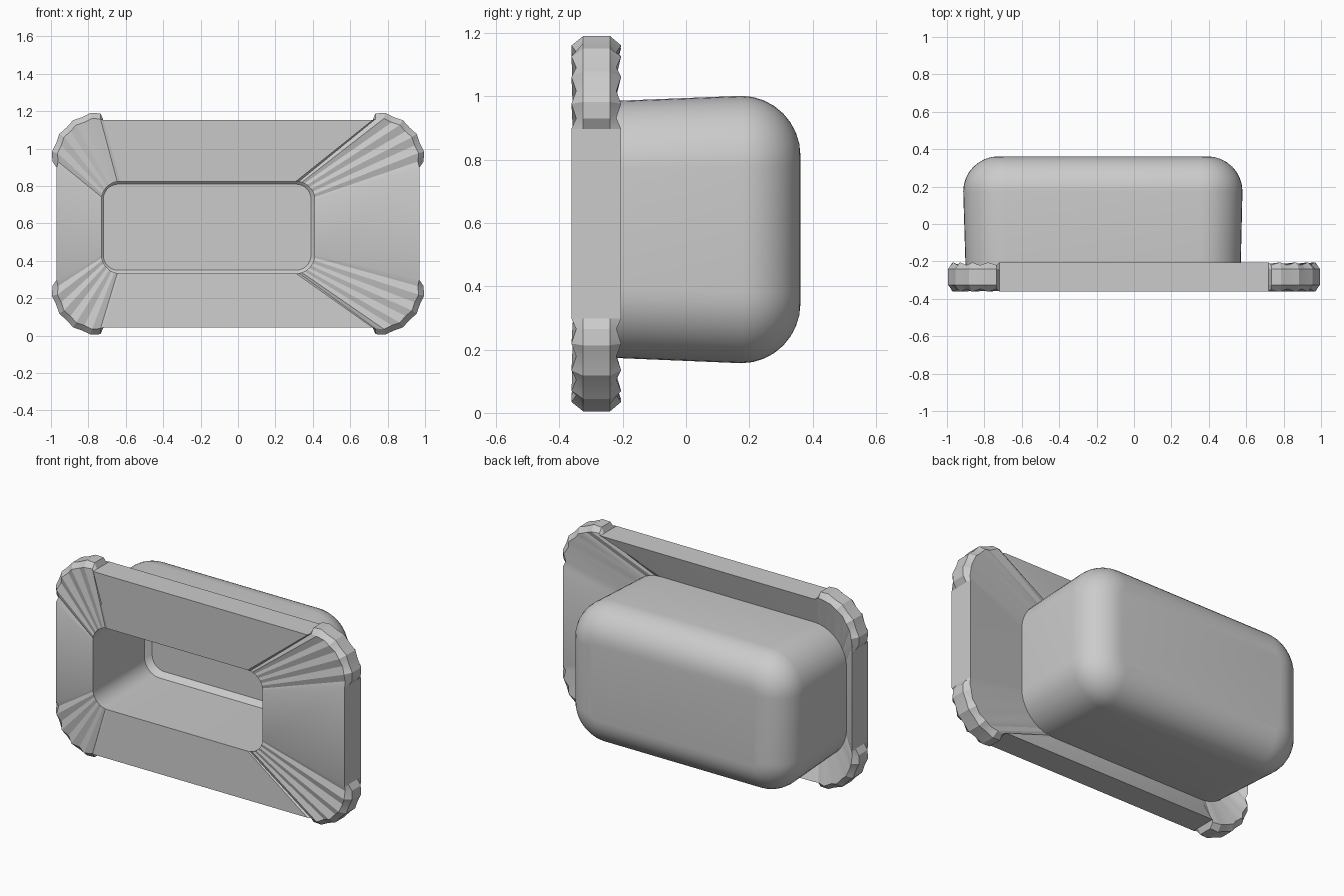
import bpy, bmesh, math

if "Cube" in bpy.data.objects:
    bpy.data.objects.remove(bpy.data.objects["Cube"])

N = 10  # segments per rounded corner
CORNERS = [(1, 1, 0), (-1, 1, 90), (-1, -1, 180), (1, -1, 270)]


def ring(x0, x1, z0, z1, r, y):
    """Rounded rectangle in the xz plane at depth y."""
    pts = []
    cx, cz, hx, hz = (x0 + x1) / 2, (z0 + z1) / 2, (x1 - x0) / 2, (z1 - z0) / 2
    for sx, sz, a0 in CORNERS:
        for i in range(N + 1):
            a = math.radians(a0 + 90 * i / N)
            pts.append((cx + sx * (hx - r) + r * math.cos(a), y,
                        cz + sz * (hz - r) + r * math.sin(a)))
    return pts


def rim_ring(y, shrink, ripple):
    """Flange edge: straight sides with slightly bulging, pleated corners."""
    pts = []
    for sx, sz, a0 in CORNERS:
        for i in range(N + 1):
            if i in (0, N):   # ends of the straight sides
                on_side = (i == 0) == (a0 in (0, 180))
                px, pz = (0.97, 0.30) if on_side else (0.72, 0.555)
                pts.append((sx * px, y, 0.598 + sz * pz))
            else:
                a = math.radians(a0 + 90 * (i - 1) / (N - 2))
                r = 0.265 - shrink - (0.008 if i % 2 else 0)
                pts.append((sx * 0.735 + r * math.cos(a),
                            y + (ripple if i % 2 else 0),
                            0.598 + sz * 0.333 + r * math.sin(a)))
    return pts


# Cavity floor, cavity walls and mouth
rings = [ring(-0.72, 0.39, 0.35, 0.81, 0.08, 0.205),
         ring(-0.75, 0.42, 0.32, 0.84, 0.10, 0.175),
         ring(-0.73, 0.41, 0.333, 0.825, 0.10, -0.35)]
# Flange rim
rings += [rim_ring(-0.362, 0.03, 0.015), rim_ring(-0.325, 0, 0),
          rim_ring(-0.24, 0, 0), rim_ring(-0.205, 0.03, -0.015)]
# Outer tray wall with rounded back edge
rings += [ring(-0.90, 0.57, 0.175, 0.985, 0.22, -0.255)]
for k in range(9):
    a = math.radians(90 * k / 8)
    d = 0.19 * (1 - math.cos(a))
    rings.append(ring(-0.913 + d, 0.58 - d, 0.157 + d, 1.002 - d,
                      0.225 - d, 0.175 + 0.187 * math.sin(a)))

bm = bmesh.new()
loops = [[bm.verts.new(p) for p in pts] for pts in rings]
for a, b in zip(loops, loops[1:]):
    m = len(a)
    for i in range(m):
        j = (i + 1) % m
        bm.faces.new((a[i], a[j], b[j], b[i]))
bm.faces.new(loops[0])
bm.faces.new(loops[-1])
bmesh.ops.recalc_face_normals(bm, faces=bm.faces)

mesh = bpy.data.meshes.new("recessed_tray")
bm.to_mesh(mesh)
bm.free()
tray = bpy.data.objects.new("recessed_tray", mesh)
bpy.context.collection.objects.link(tray)

# One plain grey
grey = bpy.data.materials.new("plain grey")
grey.diffuse_color = (0.6, 0.6, 0.6, 1)
grey.use_nodes = True
grey.node_tree.nodes["Principled BSDF"].inputs["Base Color"].default_value = grey.diffuse_color
mesh.materials.append(grey)

bpy.context.view_layer.objects.active = tray
tray.select_set(True)
bpy.ops.object.shade_smooth_by_angle(angle=math.radians(25))
